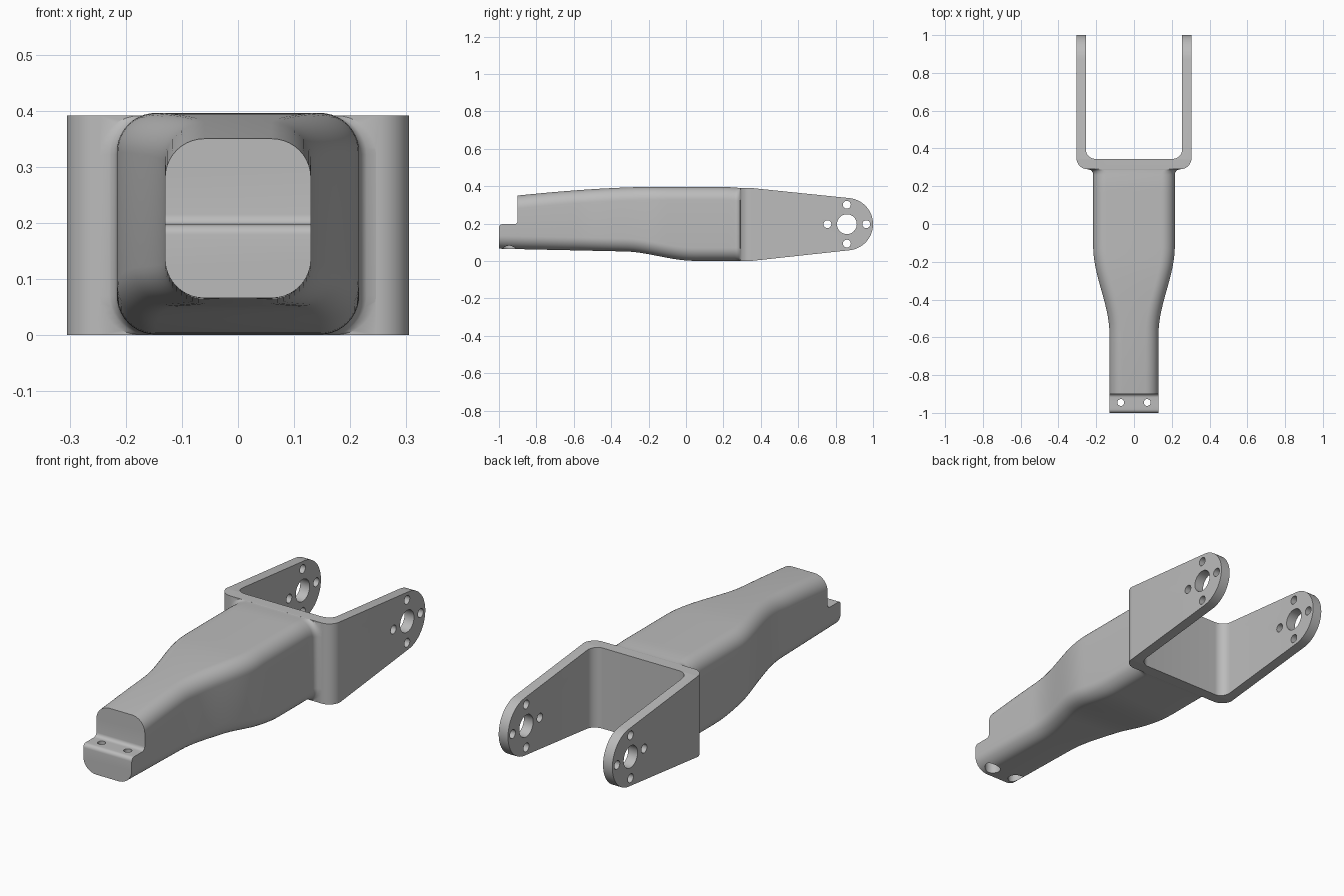
import bpy, bmesh
from math import sin, cos, radians, sqrt

cube = bpy.data.objects.get("Cube")
if cube:
    bpy.data.objects.remove(cube, do_unlink=True)

metal = bpy.data.materials.new("grey metal")
metal.use_nodes = True
grey = (0.5, 0.5, 0.5, 1)
metal.diffuse_color = grey
metal.node_tree.nodes["Principled BSDF"].inputs["Base Color"].default_value = grey


def arc(cx, cy, r, start, end, n=10):
    steps = [radians(start + (end - start) * i / n) for i in range(n + 1)]
    return [(cx + r * cos(a), cy + r * sin(a)) for a in steps]


def circle(cx, cy, r):
    return arc(cx, cy, r, 0, 360, 40)[:-1]


def loft(name, rings):
    """Skin a list of equal-length rings and cap both ends."""
    bm = bmesh.new()
    loops = [[bm.verts.new(p) for p in ring] for ring in rings]
    n = len(loops[0])
    for a, b in zip(loops, loops[1:]):
        for i in range(n):
            j = (i + 1) % n
            bm.faces.new((a[i], a[j], b[j], b[i]))
    bm.faces.new(loops[0])
    bm.faces.new(loops[-1])
    bmesh.ops.recalc_face_normals(bm, faces=bm.faces)
    mesh = bpy.data.meshes.new(name)
    bm.to_mesh(mesh)
    bm.free()
    mesh.materials.append(metal)
    obj = bpy.data.objects.new(name, mesh)
    bpy.context.collection.objects.link(obj)
    return obj


def prism(name, points, axis, low, high):
    """Extrude an outline along x (outline in y, z) or z (outline in x, y)."""
    place = (lambda p, h: (h, *p)) if axis == "x" else (lambda p, h: (*p, h))
    return loft(name, [[place(p, h) for p in points] for h in (low, high)])


def combine(target, tool, operation):
    mod = target.modifiers.new(operation, "BOOLEAN")
    mod.operation, mod.solver, mod.object = operation, "EXACT", tool
    bpy.context.view_layer.objects.active = target
    bpy.ops.object.modifier_apply(modifier=mod.name)
    bpy.data.objects.remove(tool, do_unlink=True)


def ease(y, a, b):
    t = min(max((y - a) / (b - a), 0), 1)
    return t * t * (3 - 2 * t)


# Arm body: rounded-rectangle sections that swell toward the yoke
def section(y):
    flare, r = min(max(y - 0.26, 0), 0.03), 0.07
    w = 0.13 + 0.086 * ease(y, -0.58, -0.12) + 0.03 - sqrt(0.03 ** 2 - flare ** 2)
    top = 0.396 - 0.046 * (max(-0.2 - y, 0) / 0.7) ** 1.6 - 0.006 * ease(y, 0.2, 0.32)
    bottom = (0.065 - 0.022 * (y + 1)) * (1 - ease(y, -0.32, 0.05)) + 0.001
    corners = ((w, top, 0), (-w, top, 90), (-w, bottom, 180), (w, bottom, 270))
    outline = []
    for x, z, a in corners:
        cx = x - r if x > 0 else x + r
        cz = z - r if z == top else z + r
        outline += arc(cx, cz, r, a, a + 90)
    return [(x, y, z) for x, z in outline]


stations = [-1 + 0.03 * i for i in range(42)]
stations += [0.26 + 0.005 * i for i in range(7)] + [0.32]
arm = loft("arm_body", [section(y) for y in stations])

# Stepped mounting tongue with rounded edge and root fillet
notch = [(-1.1, 0.5), (-1.1, 0.179)]
notch += arc(-0.982, 0.179, 0.018, 180, 90, 6)
notch += arc(-0.918, 0.215, 0.018, -90, 0, 6) + [(-0.9, 0.5)]
combine(arm, prism("notch_cutter", notch, "x", -0.4, 0.4), "DIFFERENCE")

# Counterbored bolt holes in the tongue
for x in (-0.07, 0.07):
    for r, top in ((0.036, 0.12), (0.018, 0.3)):
        hole = prism("bolt_cutter", circle(x, -0.945, r), "z", -0.1, top)
        combine(arm, hole, "DIFFERENCE")

# Yoke: U-shaped plan trimmed by the tapered, round-ended side outline
plan = [(-0.305, 1.1)] + arc(-0.245, 0.35, 0.06, 180, 270)
plan += arc(0.245, 0.35, 0.06, 270, 360) + [(0.305, 1.1), (0.255, 1.1)]
plan += arc(0.205, 0.395, 0.05, 0, -90) + arc(-0.205, 0.395, 0.05, 270, 180)
plan += [(-0.255, 1.1)]
yoke = prism("yoke", plan, "z", -0.1, 0.5)
side = [(0.2, 0), (0.345, 0)] + arc(0.86, 0.197, 0.14, -84, 84, 32)
side += [(0.345, 0.391), (0.2, 0.391)]
combine(yoke, prism("side_trim", side, "x", -0.5, 0.5), "INTERSECT")

# Pivot hole and four surrounding bolt holes through both yoke arms
pivots = [(0.86, 0.197, 0.053)]
pivots += [(y, z, 0.021) for y, z in arc(0.86, 0.197, 0.104, 0, 270, 3)]
for y, z, r in pivots:
    hole = prism("pivot_cutter", circle(y, z, r), "x", -0.5, 0.5)
    combine(yoke, hole, "DIFFERENCE")

# Merge into a single casting and smooth the curved faces
combine(arm, yoke, "UNION")
arm.name = "yoke_arm"
bpy.ops.object.select_all(action="DESELECT")
arm.select_set(True)
bpy.context.view_layer.objects.active = arm
bpy.ops.object.shade_smooth_by_angle(angle=radians(30))
